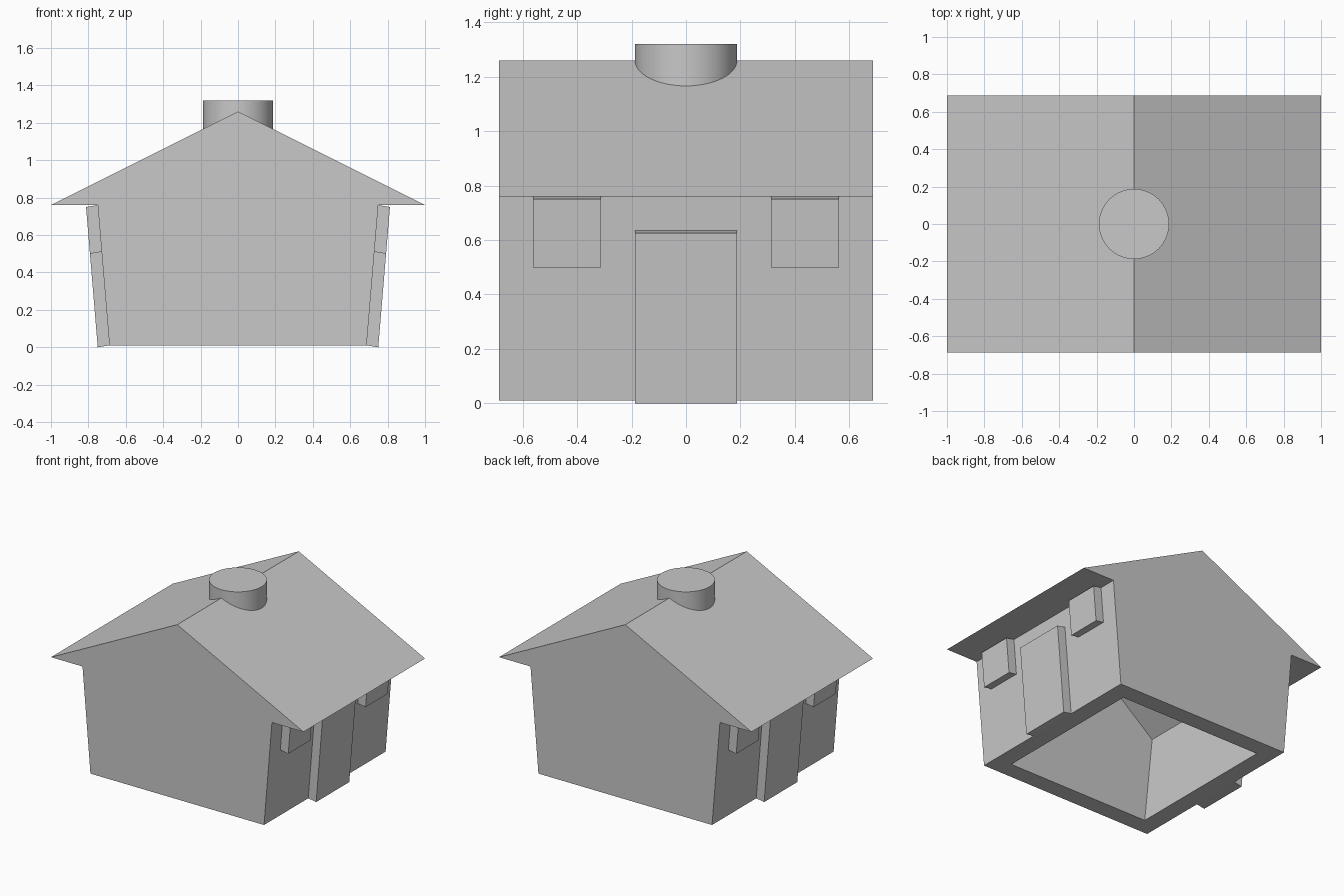
import bpy
import bmesh
from mathutils import Vector

cube = bpy.data.objects.get("Cube")
if cube:
    bpy.data.objects.remove(cube, do_unlink=True)

# One plain grey for the whole house
grey = bpy.data.materials.new("plain_grey")
grey.use_nodes = True
grey.diffuse_color = (0.58, 0.58, 0.58, 1)
grey.node_tree.nodes["Principled BSDF"].inputs["Base Color"].default_value = grey.diffuse_color

U = 0.125          # building module
BASE = 0.0104      # underside of the walls
EAVE = BASE + 6 * U
HALF_DEPTH = 5.5 * U


def add_prism(bm, profile, y0, y1, open_base=False):
    """Extrude an x-z profile along y; the closing edge sweeps the base. Returns the base corners."""
    near = [bm.verts.new((x, y0, z)) for x, z in profile]
    far = [bm.verts.new((x, y1, z)) for x, z in profile]
    bm.faces.new(near)
    bm.faces.new(far[::-1])
    for i in range(len(profile) - 1):
        bm.faces.new((near[i], far[i], far[i + 1], near[i + 1]))
    base = [near[-1], far[-1], far[0], near[0]]
    if not open_base:
        bm.faces.new(base)
    return base


def finish(bm, name):
    bmesh.ops.recalc_face_normals(bm, faces=bm.faces[:])
    mesh = bpy.data.meshes.new(name)
    bm.to_mesh(mesh)
    bm.free()
    mesh.materials.append(grey)
    obj = bpy.data.objects.new(name, mesh)
    bpy.context.collection.objects.link(obj)


def mirrored(half):
    """Complete a right-half profile, given from the bottom up to the ridge."""
    return half + [(-x, z) for x, z in reversed(half[:-1])]


# Hollow house shell: gabled outside, smaller gabled cavity, open below
bm = bmesh.new()
outside = mirrored([(5.5 * U, BASE), (6 * U, EAVE), (8 * U, EAVE), (0, EAVE + 4 * U)])
inside = mirrored([(4.5 * U, BASE), (5 * U, BASE + 5 * U), (0, BASE + 9 * U)])
outer = add_prism(bm, outside, -HALF_DEPTH, HALF_DEPTH, open_base=True)
inner = add_prism(bm, inside, U - HALF_DEPTH, HALF_DEPTH - U, open_base=True)
for i in range(4):
    j = (i + 1) % 4
    bm.faces.new((outer[i], outer[j], inner[j], inner[i]))
finish(bm, "house_shell")

# Panels lying on the leaning side walls
foot = Vector((5.5 * U, BASE))
lean = Vector((0.5 * U, 6 * U))
outward = Vector((U / 2, -BASE))


def wall_panel(name, side, low, high, y0, y1):
    a, b = (foot + lean * (h / 6) for h in (low, high))
    bm = bmesh.new()
    add_prism(bm, [(side * p.x, p.y) for p in (a, a + outward, b + outward, b)], y0, y1)
    finish(bm, name)


for label, side in (("left", 1), ("right", -1)):
    wall_panel(label + "_door", side, 0, 5, -1.5 * U, 1.5 * U)
    wall_panel(label + "_front_window", side, 4, 6, -4.5 * U, -2.5 * U)
    wall_panel(label + "_back_window", side, 4, 6, 2.5 * U, 4.5 * U)

# Round chimney on the ridge
bpy.ops.mesh.primitive_cylinder_add(vertices=64, radius=1.5 * U, depth=0.17, location=(0, 0, 1.235))
chimney = bpy.context.object
chimney.name = "chimney"
chimney.data.materials.append(grey)
bpy.ops.object.shade_smooth_by_angle()
